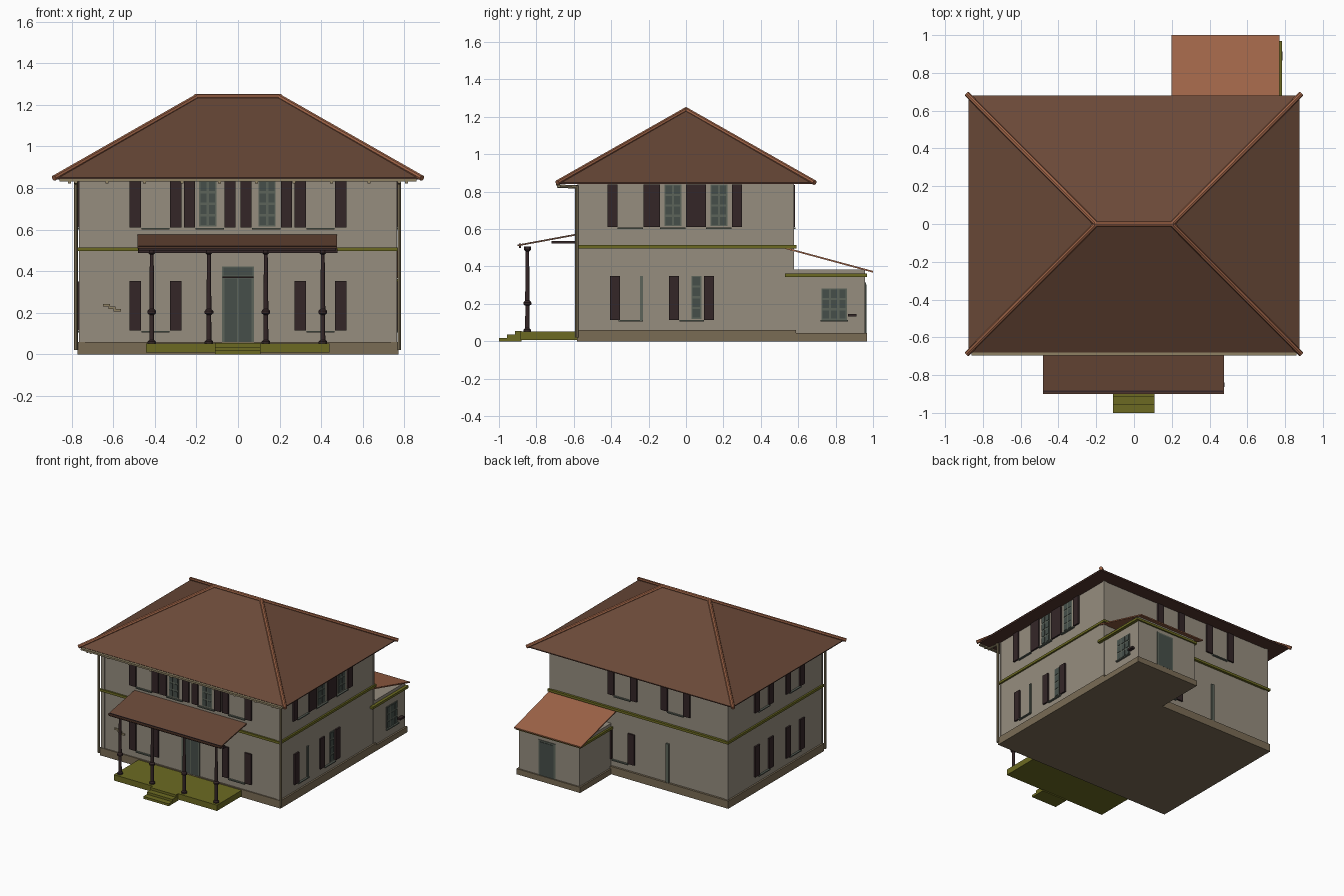
import bpy, bmesh, math
from mathutils import Vector

if "Cube" in bpy.data.objects:
    bpy.data.objects.remove(bpy.data.objects["Cube"])

def mat(name, r, g, b):
    m = bpy.data.materials.new(name)
    m.diffuse_color = [(c / 255 / 12.92) if c < 10 else ((c / 255 + 0.055) / 1.055) ** 2.4 for c in (r, g, b)] + [1]
    m.use_nodes = True
    m.node_tree.nodes["Principled BSDF"].inputs["Base Color"].default_value = m.diffuse_color
    return m

WALL = mat("grey plaster", 150, 141, 127)
ROOF = mat("dark roof tile", 106, 73, 56)
CAP = mat("light roof tile", 160, 101, 72)
DARK = mat("dark wood", 52, 38, 39)
OLIVE = mat("olive stone", 108, 106, 34)
BASE = mat("brown plinth", 122, 108, 85)
TAN = mat("tan metal", 142, 129, 100)
FRAME = mat("green grey frame", 92, 100, 90)
GLASS = mat("dark glass", 70, 79, 74)
SOFFIT = mat("red brown eave", 84, 54, 46)

def finish(name, bm, m):
    bmesh.ops.recalc_face_normals(bm, faces=bm.faces)
    me = bpy.data.meshes.new(name)
    bm.to_mesh(me)
    bm.free()
    me.materials.append(m)
    ob = bpy.data.objects.new(name, me)
    bpy.context.collection.objects.link(ob)
    return ob

def box(name, x0, x1, y0, y1, z0, z1, m):
    bm = bmesh.new()
    bmesh.ops.create_cube(bm, size=1)
    for v in bm.verts:
        v.co = ((x0 + x1) / 2 + v.co.x * (x1 - x0), (y0 + y1) / 2 + v.co.y * (y1 - y0),
                (z0 + z1) / 2 + v.co.z * (z1 - z0))
    return finish(name, bm, m)

def prism(name, yz, x0, x1, m):
    # side profile stretched along x
    bm = bmesh.new()
    f = bm.faces.new([bm.verts.new((x0, y, z)) for y, z in yz])
    r = bmesh.ops.extrude_face_region(bm, geom=[f])
    for v in r["geom"]:
        if isinstance(v, bmesh.types.BMVert):
            v.co.x = x1
    return finish(name, bm, m)

def rod(name, a, b, r, m, sides=8):
    a, b = Vector(a), Vector(b)
    bm = bmesh.new()
    bmesh.ops.create_cone(bm, cap_ends=True, segments=sides, radius1=r, radius2=r, depth=(b - a).length)
    q = (b - a).to_track_quat('Z', 'Y')
    for v in bm.verts:
        v.co = q @ v.co + (a + b) / 2
    return finish(name, bm, m)

def lathe(name, profile, x, y, m, n=12):
    bm = bmesh.new()
    rings = [[bm.verts.new((x + r * math.cos(2 * math.pi * i / n), y + r * math.sin(2 * math.pi * i / n), z))
              for i in range(n)] for r, z in profile]
    for p, q in zip(rings, rings[1:]):
        for i in range(n):
            bm.faces.new((p[i], p[(i + 1) % n], q[(i + 1) % n], q[i]))
    bm.faces.new(rings[0])
    bm.faces.new(rings[-1])
    return finish(name, bm, m)

# wall planes: (axis, outward sign, position)
WALLS = {"front": ("y", -1, -.575), "back": ("y", 1, .572), "right": ("x", 1, .76),
         "left": ("x", -1, -.76), "annex_back": ("y", 1, .957)}

def plate(name, wall, u0, u1, z0, z1, depth, m):
    axis, s, p = WALLS[wall]
    d0, d1 = sorted((p - s * .005, p + s * depth))
    if axis == "y":
        return box(name, u0, u1, d0, d1, z0, z1, m)
    return box(name, d0, d1, u0, u1, z0, z1, m)

def shutters(wall, c, z0, z1, off=.097):
    for u in (c - off, c + off):
        plate(wall + "_shutter", wall, u - .027, u + .027, z0, z1, .012, DARK)
    plate(wall + "_sill", wall, c - .068, c + .068, z0 - .01, z0 - .002, .014, FRAME)

def glazing(name, wall, c, w, z0, z1, cols, rows):
    plate(name + "_frame", wall, c - w / 2, c + w / 2, z0, z1, .004, FRAME)
    cw, rh, g = w / cols, (z1 - z0) / rows, .006
    for i in range(cols):
        for j in range(rows):
            u, z = c - w / 2 + i * cw, z0 + j * rh
            plate(name + "_pane", wall, u + g, u + cw - g, z + g, z + rh - g, .007, GLASS)

# main house
box("house_walls", -.76, .76, -.575, .572, .03, .85, WALL)
box("house_plinth", -.773, .773, -.584, .588, 0, .06, BASE)
box("floor_band", -.773, .773, -.588, .59, .497, .515, OLIVE)
for x in (-.75, .75):
    for y in (-.575, .572):
        box("corner_strip", x - .014, x + .014, y - .005, y + .005, .06, .845, WALL)

# hipped roof
bm = bmesh.new()
lo = [bm.verts.new((x, y, .85)) for x, y in ((-.875, -.68), (.875, -.68), (.875, .68), (-.875, .68))]
ra, rb = bm.verts.new((-.2, 0, 1.24)), bm.verts.new((.2, 0, 1.24))
for f in ((lo[0], lo[1], rb, ra), (lo[1], lo[2], rb), (lo[2], lo[3], ra, rb), (lo[3], lo[0], ra), lo):
    bm.faces.new(f)
finish("main_roof", bm, ROOF)
box("eave_board", -.87, .87, -.675, .675, .84, .852, SOFFIT)
rod("ridge_cap", (-.21, 0, 1.238), (.21, 0, 1.238), .014, CAP)
for sx in (-1, 1):
    for sy in (-1, 1):
        rod("hip_cap", (sx * .2, 0, 1.238), (sx * .885, sy * .688, .848), .014, CAP)

# front gutter with brackets and downpipes
box("front_gutter", -.86, .86, -.695, -.675, .832, .845, TAN)
for i in range(10):
    x = -.81 + i * .18
    box("gutter_bracket", x - .007, x + .007, -.69, -.67, .823, .835, TAN)
for x in (-.78, .776):
    rod("gutter_link", (x, -.69, .83), (x, -.585, .825), .009, TAN)
    rod("downpipe", (x, -.585, .02), (x, -.585, .832), .009, TAN)

# upper and lower windows
for c in (-.397, -.136, .136, .397):
    shutters("front", c, .61, .836)
for c in (-.145, .14):
    glazing("front_window", "front", c, .083, .615, .836, 2, 4)
for c in (-.397, .397):
    shutters("front", c, .115, .352)
for c in (-.297, -.07, .176):
    shutters("right", c, .61, .838)
for c in (-.07, .176):
    glazing("right_window", "right", c, .09, .615, .838, 2, 4)
for u in (-.38, -.065, .123):
    plate("right_shutter", "right", u - .027, u + .027, .115, .35, .012, DARK)
plate("right_window_edge", "right", -.246, -.23, .115, .35, .008, FRAME)
for c in (-.295, .03):
    plate("right_sill", "right", c - .065, c + .065, .105, .113, .014, FRAME)
glazing("right_lower_window", "right", .056, .052, .12, .35, 1, 4)
for c in (.14, -.315):
    shutters("back", c, .61, .836)
shutters("back", .16, .115, .35)
plate("back_door_edge", "back", -.26, -.235, .06, .36, .012, FRAME)
for c in (.14, -.24):
    shutters("left", c, .61, .836, .085)
    shutters("left", c, .115, .35, .085)

# front door
plate("front_door_frame", "front", -.077, .077, .05, .423, .004, FRAME)
plate("door_transom", "front", -.07, .07, .38, .417, .008, GLASS)
plate("door_rail", "front", -.075, .075, .367, .375, .012, DARK)
for s in (-1, 1):
    u = sorted((s * .004, s * .064))
    plate("door_leaf", "front", u[0], u[1], .055, .365, .008, GLASS)
for i in range(3):
    plate("wall_ornament", "front", -.65 + i * .026, -.615 + i * .026, .23 - i * .012, .243 - i * .012, .008, TAN)

# porch
box("porch_deck", -.443, .44, -.885, -.57, .008, .053, OLIVE)
for i, y in enumerate((-1, -.957, -.914)):
    box("porch_step", -.11, .108, y, -.88, 0, .018 * (i + 1), OLIVE)
column = [(.02, .05), (.02, .062), (.012, .07), (.011, .19), (.021, .197), (.021, .208), (.012, .218),
          (.009, .48), (.018, .488), (.018, .508)]
for x in (-.415, -.14, .134, .408):
    lathe("porch_column", column, x, -.848, DARK)
    box("porch_bracket", x - .012, x + .012, -.72, -.57, .522, .536, DARK)
box("porch_beam", -.48, .478, -.862, -.838, .488, .508, DARK)
prism("porch_roof", [(-.9, .508), (-.9, .517), (-.57, .578), (-.57, .569)], -.483, .477, ROOF)
box("porch_roof_edge", -.478, .472, -.892, -.882, .5, .522, DARK)

# rear annex
box("annex_walls", .24, .76, .56, .957, .02, .385, WALL)
box("annex_plinth", .228, .773, .57, .968, 0, .043, BASE)
box("annex_band", .225, .783, .53, .968, .344, .362, OLIVE)
prism("annex_roof", [(.53, .494), (.53, .503), (1, .376), (1, .367)], .198, .77, CAP)
glazing("annex_window", "right", .792, .135, .115, .282, 3, 3)
plate("annex_sill", "right", .72, .865, .105, .114, .014, FRAME)
box("annex_shelf", .755, .785, .865, .912, .132, .147, DARK)
plate("annex_door_frame", "annex_back", .445, .59, .043, .315, .005, FRAME)
plate("annex_door", "annex_back", .458, .577, .045, .303, .009, GLASS)
